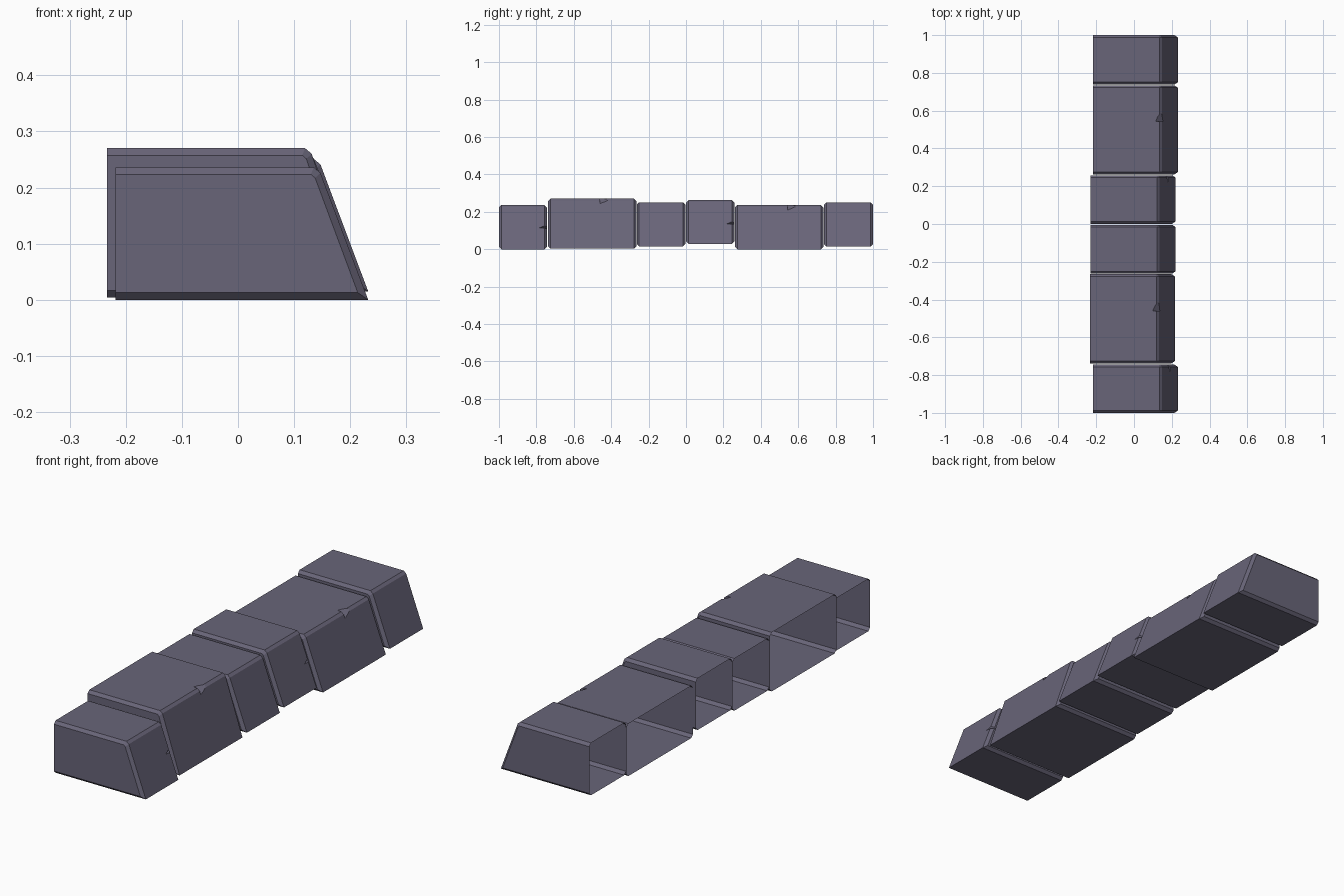
import bpy, bmesh
from mathutils import Vector

if "Cube" in bpy.data.objects:
    bpy.data.objects.remove(bpy.data.objects["Cube"])

stone = bpy.data.materials.new("grey_violet_stone")
stone.diffuse_color = (0.14, 0.13, 0.19, 1)
stone.use_nodes = True
stone.node_tree.nodes["Principled BSDF"].inputs["Base Color"].default_value = stone.diffuse_color
BEV = 0.0125


def link(name, bm):
    bmesh.ops.recalc_face_normals(bm, faces=bm.faces)
    me = bpy.data.meshes.new(name)
    bm.to_mesh(me)
    bm.free()
    me.materials.append(stone)
    ob = bpy.data.objects.new(name, me)
    bpy.context.collection.objects.link(ob)
    return ob


def chip_cutter(pts):
    # tetrahedron that bites a wedge out of an edge
    bm = bmesh.new()
    v = [bm.verts.new(p) for p in pts]
    for a, b, c in ((0, 1, 2), (0, 1, 3), (1, 2, 3), (0, 2, 3)):
        bm.faces.new((v[a], v[b], v[c]))
    ob = link("chip_cutter", bm)
    ob.hide_render = True
    return ob


def block(name, y0, y1, dx, z0, z1, chip=None):
    h = z1 - z0
    # sloped-front profile, and the smaller one for the chamfered ends
    outer = [(-0.218, 0), (0.232, 0), (0.147, h - 0.010), (0.135, h), (-0.218, h)]
    inner = [(-0.218, BEV), (0.2135, BEV), (0.1375, h - 0.019),
             (0.130, h - BEV), (-0.218, h - BEV)]
    bm = bmesh.new()
    rings = [[bm.verts.new((x + dx, y, z + z0)) for x, z in prof]
             for y, prof in ((y0, inner), (y0 + BEV, outer),
                             (y1 - BEV, outer), (y1, inner))]
    for r, s in zip(rings, rings[1:]):
        for i in range(5):
            j = (i + 1) % 5
            bm.faces.new((r[i], r[j], s[j], s[i]))
    bm.faces.new(rings[0])
    bm.faces.new(rings[-1])
    ob = link(name, bm)

    # chipped edge
    if chip:
        cutter = chip_cutter(chip)
        mod = ob.modifiers.new("chip", 'BOOLEAN')
        mod.operation = 'DIFFERENCE'
        mod.solver = 'EXACT'
        mod.object = cutter
        dg = bpy.context.evaluated_depsgraph_get()
        me = bpy.data.meshes.new_from_object(ob.evaluated_get(dg))
        ob.modifiers.clear()
        ob.data = me
        bpy.data.objects.remove(cutter)

    # open back
    bm = bmesh.new()
    bm.from_mesh(ob.data)
    back = [f for f in bm.faces
            if all(v.co.x < dx - 0.217 for v in f.verts)]
    bmesh.ops.delete(bm, geom=back, context='FACES')
    bm.to_mesh(ob.data)
    bm.free()


def top_chip(y, dx, z1):
    # wedge on the top front edge, tapering towards +y
    return [(0.112 + dx, y, z1 + 0.002), (0.154 + dx, y, z1 - 0.027),
            (0.143 + dx, y + 0.058, z1 - 0.003), (0.175 + dx, y, z1 + 0.03)]


def side_chip(y1, dx, z0, z):
    # wedge on the +y corner of the sloped face
    x = 0.232 + dx - 0.37 * (z - z0)
    return [(x + 0.003, y1 - 0.045, z - 0.004), (x - 0.022, y1 + 0.003, z - 0.006),
            (x + 0.004, y1 - 0.004, z + 0.022), (x + 0.03, y1 + 0.01, z - 0.008)]


block("end_block_front", -1.0, -0.744, 0, 0, 0.236, side_chip(-0.744, 0, 0, 0.118))
block("long_block_front", -0.738, -0.265, -0.0155, 0.004, 0.27, top_chip(-0.46, -0.0155, 0.27))
block("middle_block_front", -0.263, -0.004, -0.012, 0.016, 0.251)
block("middle_block_back", 0.001, 0.258, -0.012, 0.029, 0.262, side_chip(0.258, -0.012, 0.029, 0.14))
block("long_block_back", 0.262, 0.734, 0, 0, 0.236, top_chip(0.543, 0, 0.236))
block("end_block_back", 0.738, 1.0, 0, 0.015, 0.251)
